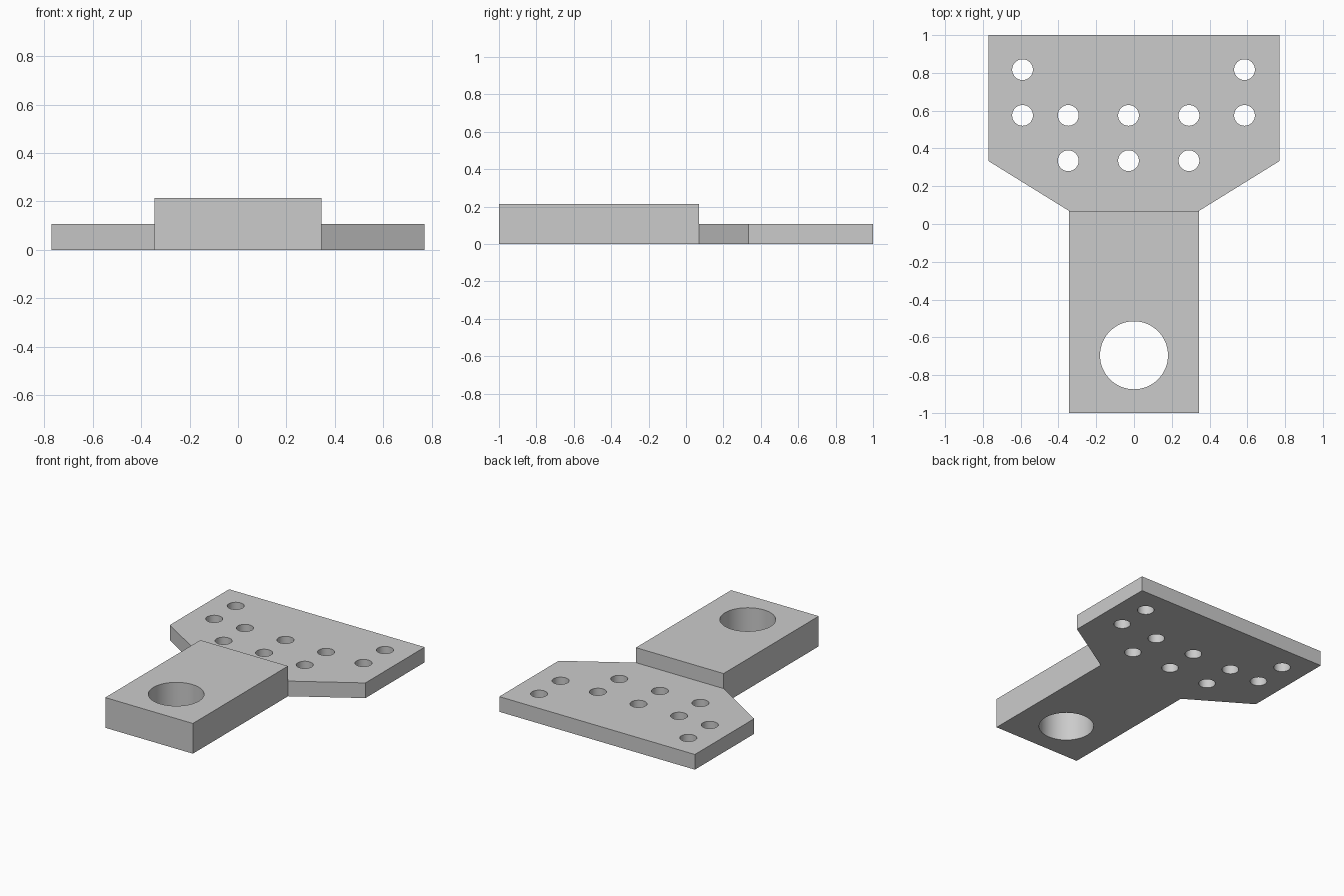
import bpy
import bmesh
import math

cube = bpy.data.objects.get("Cube")
if cube:
    bpy.data.objects.remove(cube, do_unlink=True)

gray = bpy.data.materials.new("plain_gray")
gray.use_nodes = True
gray.diffuse_color = (0.6, 0.6, 0.6, 1)
gray.node_tree.nodes["Principled BSDF"].inputs["Base Color"].default_value = (0.6, 0.6, 0.6, 1)


def extrude_profile(name, points, height):
    """Upright slab with the given outline, standing on the ground."""
    bm = bmesh.new()
    face = bm.faces.new([bm.verts.new((x, y, 0)) for x, y in points])
    result = bmesh.ops.extrude_face_region(bm, geom=[face])
    top = [v for v in result["geom"] if isinstance(v, bmesh.types.BMVert)]
    bmesh.ops.translate(bm, verts=top, vec=(0, 0, height))
    bmesh.ops.recalc_face_normals(bm, faces=bm.faces)
    return make_object(name, bm)


def make_object(name, bm):
    mesh = bpy.data.meshes.new(name)
    bm.to_mesh(mesh)
    bm.free()
    mesh.materials.append(gray)
    obj = bpy.data.objects.new(name, mesh)
    bpy.context.collection.objects.link(obj)
    return obj


def drill(obj, centres, radius, sides):
    """Cut round through-holes, then discard the cutter."""
    bm = bmesh.new()
    for x, y in centres:
        made = bmesh.ops.create_cone(bm, cap_ends=True, segments=sides,
                                     radius1=radius, radius2=radius, depth=1)
        bmesh.ops.translate(bm, verts=made["verts"], vec=(x, y, 0))
    cutter = make_object("hole_cutter", bm)
    cutter.hide_render = True
    mod = obj.modifiers.new("holes", "BOOLEAN")
    mod.operation = "DIFFERENCE"
    mod.solver = "EXACT"
    mod.object = cutter
    bpy.ops.object.select_all(action="DESELECT")
    obj.select_set(True)
    bpy.context.view_layer.objects.active = obj
    bpy.ops.object.modifier_apply(modifier=mod.name)
    bpy.data.objects.remove(cutter, do_unlink=True)
    bpy.ops.object.shade_smooth_by_angle(angle=math.radians(30))


NECK, WING, JOINT = 0.345, 0.77, 0.07

# Wide thin plate with tapered shoulders
plate = extrude_profile("mounting_plate", [
    (-NECK, JOINT), (NECK, JOINT), (WING, 0.333),
    (WING, 1), (-WING, 1), (-WING, 0.333)], 0.108)
outer = [(x, y) for x in (-0.59, 0.585) for y in (0.575, 0.817)]
inner = [(x, y) for x in (-0.348, -0.029, 0.291) for y in (0.335, 0.575)]
drill(plate, outer + inner, 0.055, 48)

# Thick arm with one large bore
arm = extrude_profile("thick_arm", [
    (-NECK, -1), (NECK, -1), (NECK, JOINT), (-NECK, JOINT)], 0.215)
drill(arm, [(0, -0.695)], 0.18, 64)
